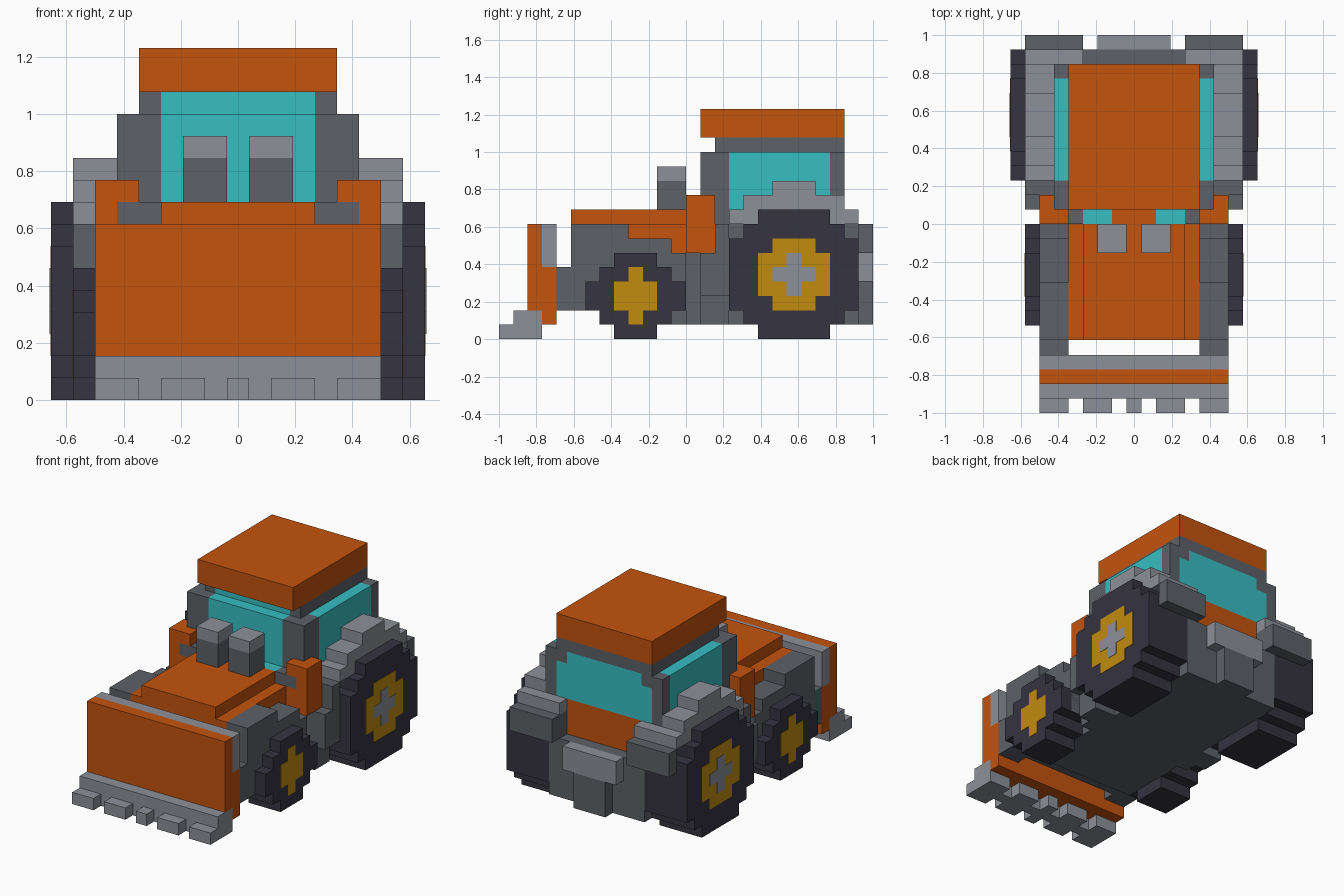
import bpy, bmesh

U = 1 / 13  # one block

cube = bpy.data.objects.get("Cube")
if cube:
    bpy.data.objects.remove(cube, do_unlink=True)


def lin(c):
    c /= 255
    return c / 12.92 if c <= 0.04045 else ((c + 0.055) / 1.055) ** 2.4


def material(name, rgb):
    m = bpy.data.materials.new(name)
    col = tuple(lin(c) for c in rgb) + (1,)
    m.diffuse_color = col
    m.use_nodes = True
    m.node_tree.nodes["Principled BSDF"].inputs["Base Color"].default_value = col
    return m


ORANGE = material("orange paint", (196, 83, 13))
DARK = material("dark grey metal", (93, 97, 103))
LIGHT = material("light grey metal", (140, 144, 152))
TYRE = material("tyre black", (53, 52, 65))
GLASS = material("teal glass", (55, 190, 194))
YELLOW = material("yellow rim", (193, 140, 16))


def finish(bm, name, mat):
    bmesh.ops.recalc_face_normals(bm, faces=bm.faces)
    me = bpy.data.meshes.new(name)
    bm.to_mesh(me)
    bm.free()
    me.materials.append(mat)
    ob = bpy.data.objects.new(name, me)
    bpy.context.collection.objects.link(ob)


def box(name, mat, x0, x1, y0, y1, z0, z1):
    """Box given by its limits in blocks."""
    bm = bmesh.new()
    bmesh.ops.create_cube(bm, size=1)
    for v in bm.verts:
        v.co = [(a + b) / 2 * U + c * (b - a) * U
                for c, (a, b) in zip(v.co, ((x0, x1), (y0, y1), (z0, z1)))]
    finish(bm, name, mat)


def mid(name, mat, hx, *yz):
    """Box centred on x."""
    box(name, mat, -hx, hx, *yz)


def pair(name, mat, x0, x1, *yz):
    """Left and right copies of a box."""
    box("left_" + name, mat, x0, x1, *yz)
    box("right_" + name, mat, -x1, -x0, *yz)


def stepped(name, mat, x0, x1, rows):
    """Stepped side outline, rows of (z0, z1, y0, y1), extruded along x on both sides."""
    outline = []
    for z0, z1, y0, y1 in rows:
        outline += [(y1, z0), (y1, z1)]
    for z0, z1, y0, y1 in reversed(rows):
        outline += [(y0, z1), (y0, z0)]
    for side, s in (("left_", 1), ("right_", -1)):
        bm = bmesh.new()
        f = bm.faces.new([bm.verts.new((s * x0 * U, y * U, z * U)) for y, z in outline])
        ext = bmesh.ops.extrude_face_region(bm, geom=[f])
        moved = [g for g in ext["geom"] if isinstance(g, bmesh.types.BMVert)]
        bmesh.ops.translate(bm, verts=moved, vec=(s * (x1 - x0) * U, 0, 0))
        finish(bm, side + name, mat)


# Front blade with toothed cutting edge
mid("blade_front", ORANGE, 6.5, -11, -10, 2, 8)
mid("blade_back", ORANGE, 6.5, -10, -9, 1, 5)
mid("blade_top_rail", LIGHT, 6.5, -10, -9, 5, 8)
mid("blade_edge", LIGHT, 6.5, -12, -11, 0, 2)
mid("blade_underside", ORANGE, 4.5, -11, -10, 1, 2)
mid("tooth_centre", LIGHT, 0.5, -13, -12, 0, 1)
mid("tooth_back_centre", LIGHT, 0.5, -11, -10, 0, 1)
for n, x0, x1 in (("inner", 1.5, 3.5), ("outer", 4.5, 6.5)):
    pair("tooth_" + n, LIGHT, x0, x1, -13, -12, 0, 1)
    pair("tooth_back_" + n, LIGHT, x0, x1, -11, -10, 0, 2 if n == "outer" else 1)

# Chassis, loader arms and front fenders
mid("chassis", DARK, 4.5, -6, 12, 1, 6)
mid("chassis_nose", DARK, 4.5, -8, -6, 2, 6)
pair("loader_arm", DARK, 4.5, 6.5, -9, 0, 2, 5)
stepped("front_fender", DARK, 4.5, 6.5, [(5, 6, -8, 0), (6, 7, -8, -1), (7, 8, -8, -4)])

# Hood
mid("hood_base", ORANGE, 4.5, -8, 1, 6, 8)
mid("hood_top", ORANGE, 3.5, -8, 0, 8, 9)
mid("hood_rear", ORANGE, 1.5, 0, 1, 8, 9)
pair("windscreen_foot", GLASS, 1.5, 3.5, 0, 1, 8, 9)
pair("windscreen_bracket", DARK, 3.5, 5.5, 0, 1, 8, 9)

# Twin exhausts
pair("exhaust", DARK, 0.5, 2.5, -2, 0, 9, 11)
pair("exhaust_cap", LIGHT, 0.5, 2.5, -2, 0, 11, 12)

# Orange side blocks and steps
pair("side_block", ORANGE, 5.5, 6.5, 0, 2, 6, 10)
pair("side_block_top", ORANGE, 4.5, 5.5, 0, 1, 9, 10)
pair("side_block_base", ORANGE, 4.5, 5.5, 0, 1, 6, 8)
pair("step_post", DARK, 4.5, 5.5, 0, 1, 1, 6)
pair("step_lower", DARK, 4.5, 6.5, 1, 3, 1, 3)
pair("step_upper", DARK, 4.5, 7.5, 1, 3, 3, 6)
pair("mudguard_front", DARK, 5.5, 7.5, 2, 3, 6, 8)

# Cab
mid("cab_base", ORANGE, 4.5, 1, 11, 6, 9)
pair("cab_sill", DARK, 4.5, 5.5, 1, 11, 6, 9)
mid("windscreen", GLASS, 3.5, 1, 3, 9, 13)
mid("windscreen_upper", GLASS, 3.5, 2, 3, 13, 14)
pair("front_pillar", DARK, 3.5, 5.5, 1, 3, 9, 13)
pair("front_pillar_upper", DARK, 3.5, 4.5, 2, 3, 13, 14)
pair("side_window", GLASS, 4.5, 5.5, 3, 10, 9, 13)
pair("rear_pillar", DARK, 4.5, 5.5, 10, 11, 9, 13)
mid("rear_window", GLASS, 4.5, 10, 11, 9, 12)
mid("rear_window_upper", GLASS, 3.5, 10, 11, 12, 13)
pair("rear_window_corner", DARK, 3.5, 4.5, 10, 11, 12, 13)
mid("cab_header", DARK, 4.5, 3, 11, 13, 14)
mid("roof", ORANGE, 4.5, 1, 11, 14, 16)

# Rear fenders and hitch
stepped("rear_fender", LIGHT, 5.5, 7.5, [(8, 9, 3, 12), (9, 10, 4, 11), (10, 11, 6, 9)])
pair("rear_fender_inner", LIGHT, 3.5, 5.5, 11, 12, 8, 9)
pair("mudguard_rear", DARK, 3.5, 7.5, 12, 13, 6, 8)
pair("mudguard_mount", DARK, 3.5, 5.5, 11, 12, 6, 8)
mid("hitch_bar", LIGHT, 2.5, 12, 13, 4, 6)
mid("hitch_block", DARK, 1.5, 12, 13, 1, 4)

# Front wheels with cross-shaped rims
stepped("front_wheel", TYRE, 4.5, 7.5,
        [(0, 1, -5, -2), (1, 2, -6, -1), (2, 4, -7, 0), (4, 5, -6, -1), (5, 6, -5, -2)])
stepped("front_rim", YELLOW, 7.5, 7.53, [(1, 2, -4, -3), (2, 4, -5, -2), (4, 5, -4, -3)])

# Rear wheels with rims and hubs
stepped("rear_wheel", TYRE, 4.5, 8.5,
        [(0, 1, 5, 10), (1, 2, 4, 11), (2, 7, 3, 12), (7, 8, 4, 11), (8, 9, 5, 10)])
stepped("rear_rim", YELLOW, 8.5, 8.53, [(2, 3, 6, 9), (3, 6, 5, 10), (6, 7, 6, 9)])
stepped("rear_hub", LIGHT, 8.53, 8.56, [(3, 4, 7, 8), (4, 5, 6, 9), (5, 6, 7, 8)])
